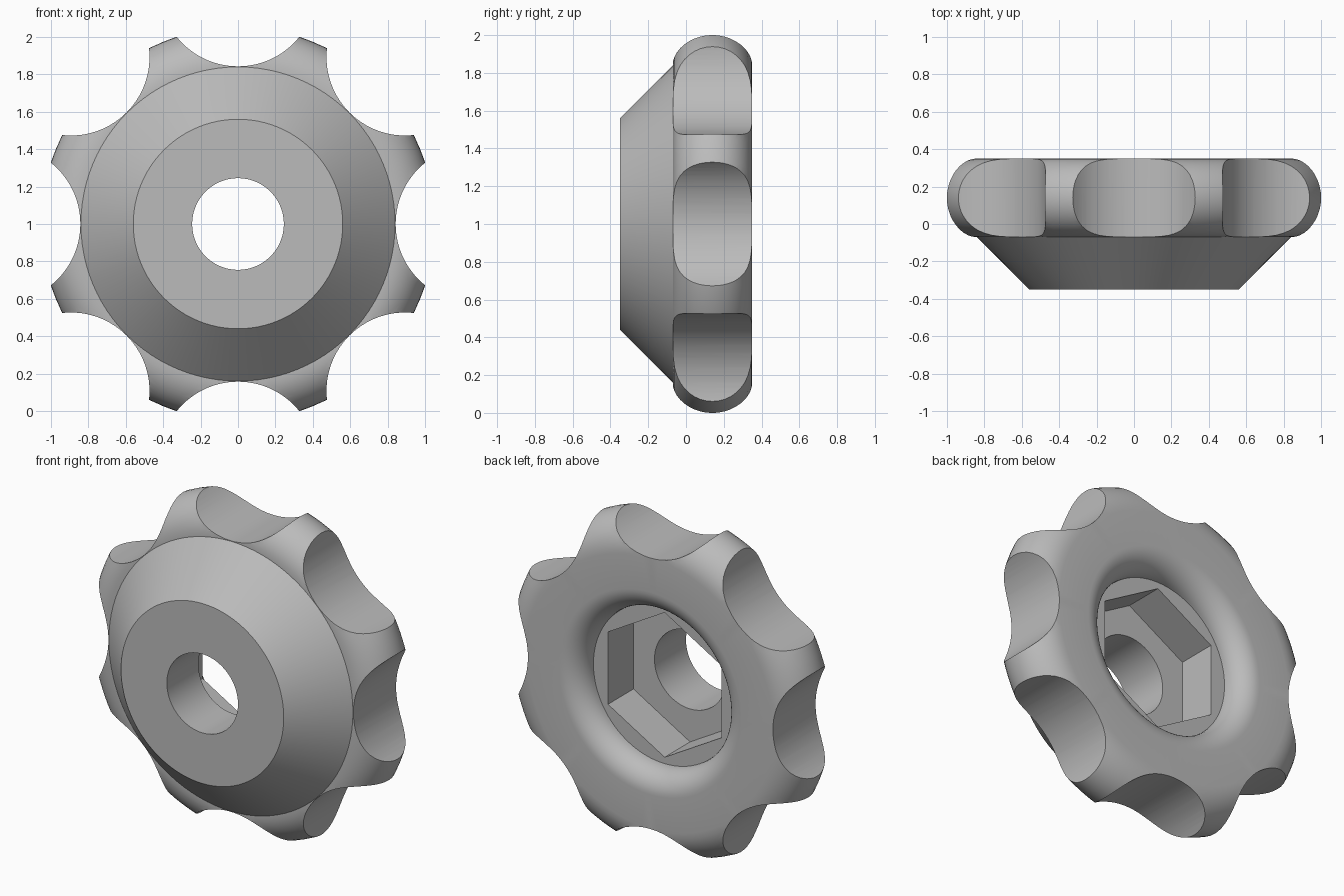
import bpy, bmesh
from math import sin, cos, pi, radians
from mathutils import Matrix, Vector

cube = bpy.data.objects.get("Cube")
if cube:
    bpy.data.objects.remove(cube, do_unlink=True)

CENTRE_Z = 1.0
SIDES = 96

grey = bpy.data.materials.new("plain_grey")
grey.use_nodes = True
colour = (0.5, 0.5, 0.5, 1)
grey.diffuse_color = colour
grey.node_tree.nodes["Principled BSDF"].inputs["Base Color"].default_value = colour


def make_object(name, bm):
    bmesh.ops.recalc_face_normals(bm, faces=bm.faces)
    mesh = bpy.data.meshes.new(name)
    bm.to_mesh(mesh)
    bm.free()
    mesh.materials.append(grey)
    obj = bpy.data.objects.new(name, mesh)
    bpy.context.collection.objects.link(obj)
    return obj


def arc(r, y, radius, start, end, steps):
    """Points (radius from axis, y) along a circular arc, in degrees."""
    angles = [radians(start + (end - start) * i / steps) for i in range(steps + 1)]
    return [(r + radius * cos(a), y + radius * sin(a)) for a in angles]


def revolve(name, profile):
    """Turn a closed profile around the y axis."""
    bm = bmesh.new()
    rings = []
    for i in range(SIDES):
        a = 2 * pi * i / SIDES
        rings.append([bm.verts.new((r * cos(a), y, CENTRE_Z + r * sin(a))) for r, y in profile])
    n = len(profile)
    for i in range(SIDES):
        here, there = rings[i], rings[(i + 1) % SIDES]
        for j in range(n):
            k = (j + 1) % n
            bm.faces.new((here[j], here[k], there[k], there[j]))
    return make_object(name, bm)


def add_prism(bm, x, z, radius, y0, y1, sides, turn):
    """Add a prism lying along the y axis."""
    ends = []
    for y in (y0, y1):
        ends.append([bm.verts.new((x + radius * cos(turn + 2 * pi * i / sides), y,
                                   z + radius * sin(turn + 2 * pi * i / sides)))
                     for i in range(sides)])
    bm.faces.new(ends[0])
    bm.faces.new(ends[1])
    for i in range(sides):
        k = (i + 1) % sides
        bm.faces.new((ends[0][i], ends[0][k], ends[1][k], ends[1][i]))


# Knob body: bored cone front, round rim, rounded recess at the back
profile = [(0.245, -0.35), (0.56, -0.35), (0.84, -0.07)]
profile += arc(0.843, 0.14, 0.21, -90, 90, 20)
profile += arc(0.63, 0.21, 0.14, 90, 180, 12)
profile += [(0.245, 0.21)]
knob = revolve("knob", profile)

# Finger scallops around the rim
bm = bmesh.new()
for i in range(8):
    a = i * pi / 4
    add_prism(bm, 1.263 * cos(a), CENTRE_Z + 1.263 * sin(a), 0.42, -0.6, 0.6, 96, a)
scallops = make_object("scallop_cutter", bm)

# Hexagonal nut socket
bm = bmesh.new()
add_prism(bm, 0, CENTRE_Z, 0.45, -0.04, 0.6, 6, pi / 2)
socket = make_object("socket_cutter", bm)

bpy.context.view_layer.objects.active = knob
knob.select_set(True)
for cutter in (scallops, socket):
    cutter.hide_render = True
    mod = knob.modifiers.new(cutter.name, "BOOLEAN")
    mod.operation = "DIFFERENCE"
    mod.solver = "EXACT"
    mod.object = cutter
    bpy.ops.object.modifier_apply(modifier=mod.name)
    bpy.data.objects.remove(cutter, do_unlink=True)

bpy.ops.object.shade_smooth_by_angle(angle=radians(25))
